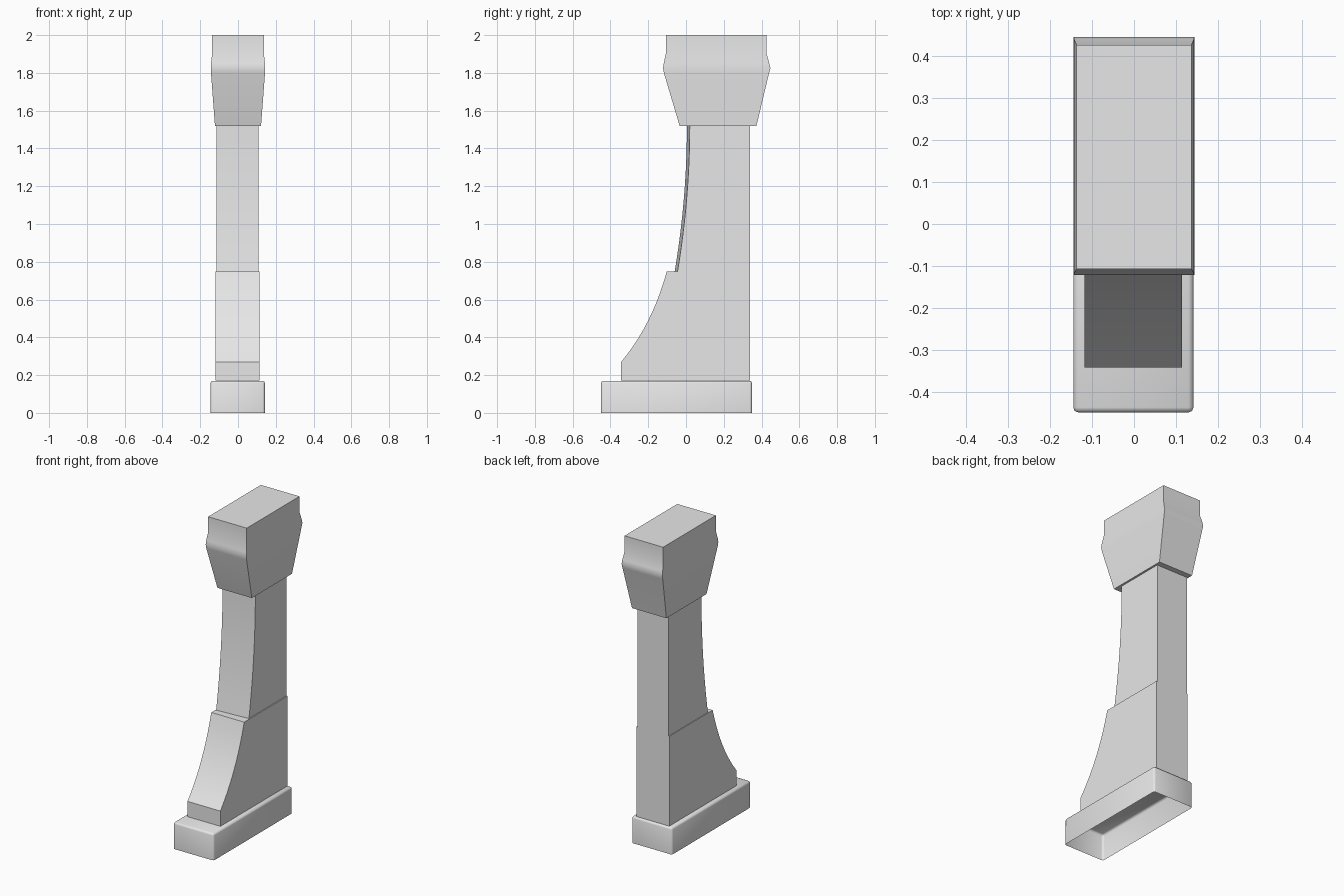
import bpy, bmesh, math

cube = bpy.data.objects.get("Cube")
if cube:
    bpy.data.objects.remove(cube, do_unlink=True)

stone = bpy.data.materials.new("grey_stone")
stone.use_nodes = True
colour = (0.8, 0.8, 0.8, 1)
stone.diffuse_color = colour
stone.node_tree.nodes["Principled BSDF"].inputs["Base Color"].default_value = colour


def finish(name, bm, angle=30):
    bmesh.ops.recalc_face_normals(bm, faces=bm.faces)
    mesh = bpy.data.meshes.new(name)
    bm.to_mesh(mesh)
    bm.free()
    mesh.materials.append(stone)
    obj = bpy.data.objects.new(name, mesh)
    bpy.context.collection.objects.link(obj)
    bpy.ops.object.select_all(action='DESELECT')
    obj.select_set(True)
    bpy.context.view_layer.objects.active = obj
    bpy.ops.object.shade_smooth_by_angle(angle=math.radians(angle))
    return obj


def loft(bm, rings):
    """Skin matching rings and cap both ends."""
    rings = [[bm.verts.new(p) for p in ring] for ring in rings]
    for a, b in zip(rings, rings[1:]):
        for i in range(len(a)):
            j = (i + 1) % len(a)
            bm.faces.new((a[i], a[j], b[j], b[i]))
    return [bm.faces.new(rings[0]), bm.faces.new(rings[-1])]


def rect(x0, x1, y0, y1, z):
    return [(x0, y0, z), (x1, y0, z), (x1, y1, z), (x0, y1, z)]


# Plinth: rounded box, hollow and open underneath
bm = bmesh.new()
caps = loft(bm, [rect(-0.145, 0.142, -0.45, 0.349, z) for z in (0, 0.17)])
bmesh.ops.delete(bm, geom=[caps[0]], context='FACES_ONLY')
rims = [e for e in bm.edges if not e.is_boundary]
bmesh.ops.bevel(bm, geom=rims, offset=0.012, segments=2, profile=0.5,
                affect='EDGES')
finish("plinth", bm, 60)

# Lower block: side profile with a sweeping concave front
front = [(-0.343, 0.172), (-0.343, 0.27)]
start, control, end = (-0.343, 0.27), (-0.18, 0.465), (-0.102, 0.748)
for i in range(1, 11):
    t = i / 10
    front.append(tuple((1 - t) ** 2 * a + 2 * t * (1 - t) * b + t * t * c
                       for a, b, c in zip(start, control, end)))
profile = [(0.338, 0.172)] + front + [(0.338, 0.748)]
bm = bmesh.new()
loft(bm, [[(x, y, z) for y, z in profile] for x in (-0.118, 0.115)])
finish("lower_block", bm)

# Shaft: curved front face, set slightly askew
rings = []
for i in range(13):
    z = 0.748 + 0.777 * i / 12
    y = 0.005 - 0.065 * (1 - i / 12) ** 2
    rings.append([(-0.113, y, z), (0.109, y + 0.015, z),
                  (0.109, 0.338, z), (-0.113, 0.338, z)])
bm = bmesh.new()
loft(bm, rings)
finish("shaft", bm)

# Capital: flares from the shaft to a soft ridge, then steps in to the top
levels = [(1.52, 0.122, -0.034, 0.373), (1.80, 0.143, -0.117, 0.440),
          (1.825, 0.144, -0.122, 0.447), (1.85, 0.143, -0.118, 0.441),
          (1.90, 0.137, -0.107, 0.427), (2.0, 0.137, -0.107, 0.427)]
bm = bmesh.new()
loft(bm, [rect(-w, w, y0, y1, z) for z, w, y0, y1 in levels])
finish("capital", bm, 40)
